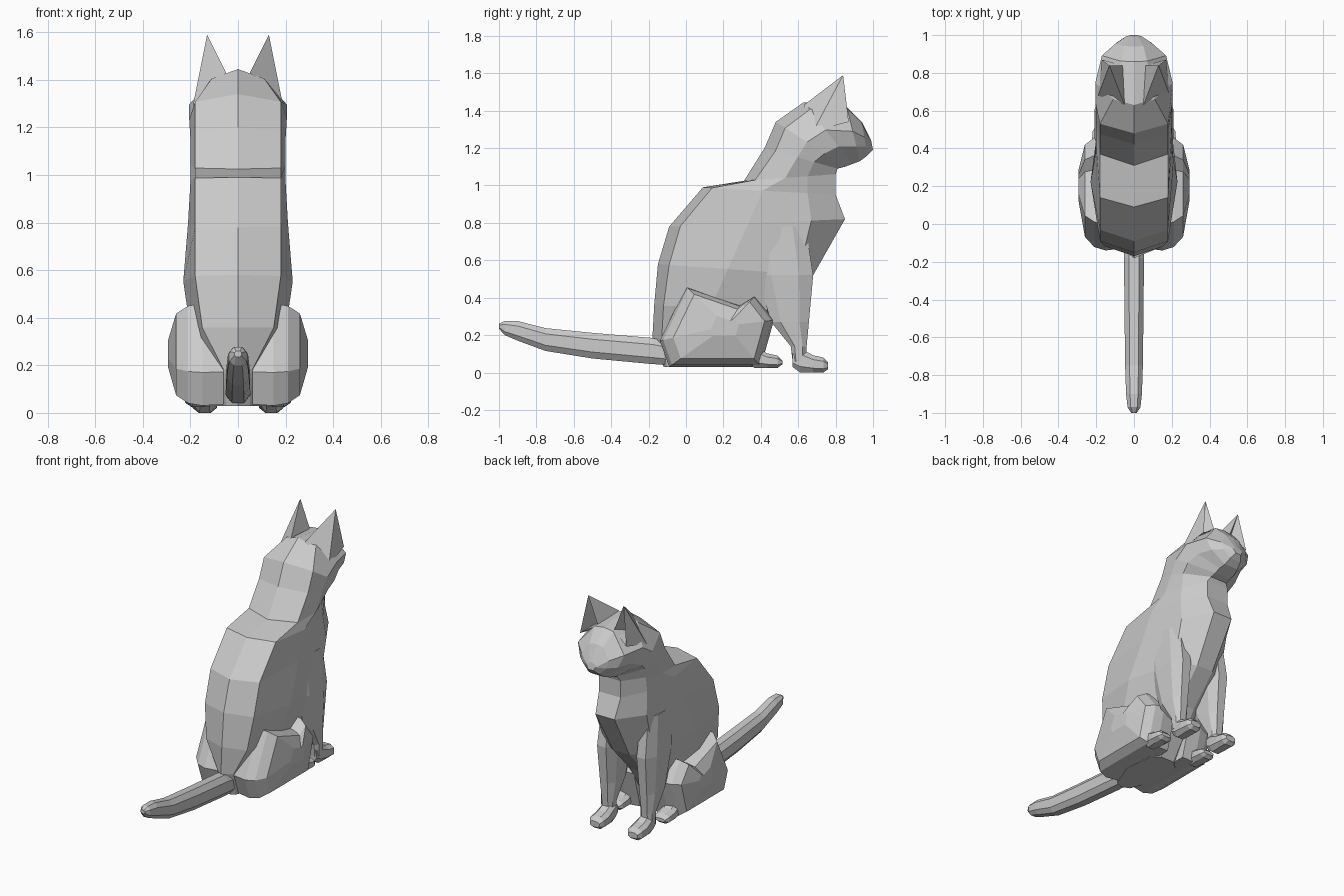
import bpy
import bmesh
from mathutils import Vector

if "Cube" in bpy.data.objects:
    bpy.data.objects.remove(bpy.data.objects["Cube"], do_unlink=True)

fur = bpy.data.materials.new("grey_fur")
fur.use_nodes = True
GREY = (0.6, 0.6, 0.6, 1)
fur.diffuse_color = GREY
fur.node_tree.nodes["Principled BSDF"].inputs["Base Color"].default_value = GREY


def finish(name, bm):
    """Turn a bmesh into a flat shaded object."""
    bmesh.ops.recalc_face_normals(bm, faces=bm.faces)
    mesh = bpy.data.meshes.new(name)
    bm.to_mesh(mesh)
    bm.free()
    mesh.materials.append(fur)
    obj = bpy.data.objects.new(name, mesh)
    bpy.context.scene.collection.objects.link(obj)
    return obj


def loft(name, rings):
    """Skin a list of closed rings and cap both ends."""
    bm = bmesh.new()
    loops = [[bm.verts.new(p) for p in ring] for ring in rings]
    count = len(loops[0])
    for low, high in zip(loops, loops[1:]):
        for i in range(count):
            j = (i + 1) % count
            bm.faces.new((low[i], low[j], high[j], high[i]))
    bm.faces.new(loops[0])
    bm.faces.new(loops[-1])
    return finish(name, bm)


def octagon(x, half_x, a_low, a_high, place, corner=0.5):
    """Bevelled rectangle in x and one other axis; place maps it into space."""
    mid, half = (a_low + a_high) / 2, (a_high - a_low) / 2
    outline = [(1, -corner), (1, corner), (corner, 1), (-corner, 1),
               (-1, corner), (-1, -corner), (-corner, -1), (corner, -1)]
    return [place(x + half_x * u, mid + half * v) for u, v in outline]


def flat_ring(x, half_x, y_low, y_high, z):
    return octagon(x, half_x, y_low, y_high, lambda px, py: Vector((px, py, z)))


def upright_ring(x, half_x, z_low, z_high, y):
    return octagon(x, half_x, z_low, z_high, lambda px, pz: Vector((px, y, pz)))


def body_ring(back, front, back_w, side_w, front_w, strip_w, back_in, front_in):
    """Cross-section from spine to chest, mirrored across x."""
    b, f = Vector((0, *back)), Vector((0, *front))
    length = (f - b).length
    half = [(back_w, back_in / length), (side_w, 0.45),
            (front_w, 1 - front_in / length), (strip_w, 1)]
    right = [b.lerp(f, t) + Vector((w, 0, 0)) for w, t in half]
    left = [Vector((-p.x, p.y, p.z)) for p in reversed(right)]
    return [b] + right + left


# Torso, neck and head in one skin: spine point, chest point, widths, insets
sections = [
    ((-.12, .03), (.32, .03), .05, .12, .1, .05, .02, .05),
    ((-.18, .18), (.42, .2), .06, .17, .13, .06, .05, .06),
    ((-.17, .36), (.5, .33), .15, .2, .16, .06, .05, .07),
    ((-.15, .58), (.68, .52), .18, .23, .18, .06, .06, .08),
    ((-.09, .78), (.85, .82), .18, .21, .18, .07, .06, .18),
    ((.09, .99), (.8, .95), .18, .2, .17, .08, .05, .15),
    ((.31, 1.025), (.8, 1.06), .18, .2, .16, .08, .06, .15),
    ((.42, 1.2), (.81, 1.09), .18, .2, .18, .06, .06, .13),
    ((.48, 1.34), (.85, 1.1), .18, .205, .19, .06, .06, .13),
    ((.63, 1.445), (.89, 1.115), .11, .205, .17, .06, .05, .12),
    ((.86, 1.42), (.93, 1.13), .07, .17, .14, .05, .01, .08),
    ((.94, 1.34), (.97, 1.16), .05, .1, .09, .04, .01, .05),
    ((.99, 1.24), (1, 1.19), .02, .04, .03, .02, .01, .02),
]
loft("body_and_head", [body_ring(*s) for s in sections])

# Tail resting behind, curling up at the tip: y, bottom, top, half width
tail = [(-.08, .04, .16, .05), (-.18, .045, .185, .053), (-.5, .075, .212, .05),
        (-.75, .115, .237, .047), (-.9, .17, .275, .042),
        (-.97, .2, .276, .034), (-1, .235, .26, .015)]
loft("tail", [upright_ring(0, w, low, high, y) for y, low, high, w in tail])

# Side outline of the folded hind leg and its bulge: x, scale about the centre
haunch = [(-.14, .17), (-.09, .03), (.4, .03), (.47, .28),
          (.37, .41), (.29, .36), (0, .46)]
bulge = [(.06, .97), (.15, 1), (.21, .95), (.26, .8), (.295, .25)]
hub = Vector((.22, .25))

# Foreleg: z, back, front, half width
foreleg = [(.78, .36, .64, .05), (.52, .38, .68, .065), (.27, .455, .657, .053),
           (.14, .56, .645, .043), (.06, .57, .64, .04)]

# Paw: y, bottom, top, half width
paw = [(.57, .03, .12, .038), (.61, 0, .13, .045), (.68, 0, .092, .052),
       (.735, 0, .08, .05), (.76, .018, .055, .035)]


def ear(name, s):
    """Pointed ear with a hollow front."""
    bm = bmesh.new()
    corners = [(.05, .63, 1.43), (.19, .68, 1.29), (.17, .87, 1.34), (.06, .84, 1.41)]
    back_in, back_out, front_out, front_in = [
        bm.verts.new((s * x, y, z)) for x, y, z in corners]
    tip = bm.verts.new((s * .13, .84, 1.59))
    hollow = bm.verts.new((s * .12, .74, 1.38))
    for a, b in ((back_in, back_out), (back_out, front_out), (front_in, back_in)):
        bm.faces.new((a, b, tip))
    for a, b in ((front_out, tip), (tip, front_in), (front_in, front_out)):
        bm.faces.new((a, b, hollow))
    bm.faces.new((back_in, back_out, front_out, front_in))
    finish(name, bm)


for side, s in (("left", 1), ("right", -1)):
    ear(side + "_ear", s)
    loft(side + "_haunch", [
        [Vector((s * x, *(hub + (Vector(p) - hub) * k))) for p in haunch]
        for x, k in bulge])
    loft(side + "_foreleg", [
        flat_ring(s * .145, w, back, front, z) for z, back, front, w in foreleg])
    loft(side + "_front_paw", [
        upright_ring(s * .14, w, low, high, y) for y, low, high, w in paw])
    loft(side + "_hind_paw", [
        upright_ring(s * .17, w, low + .025, high + .01, y - .245)
        for y, low, high, w in paw])
